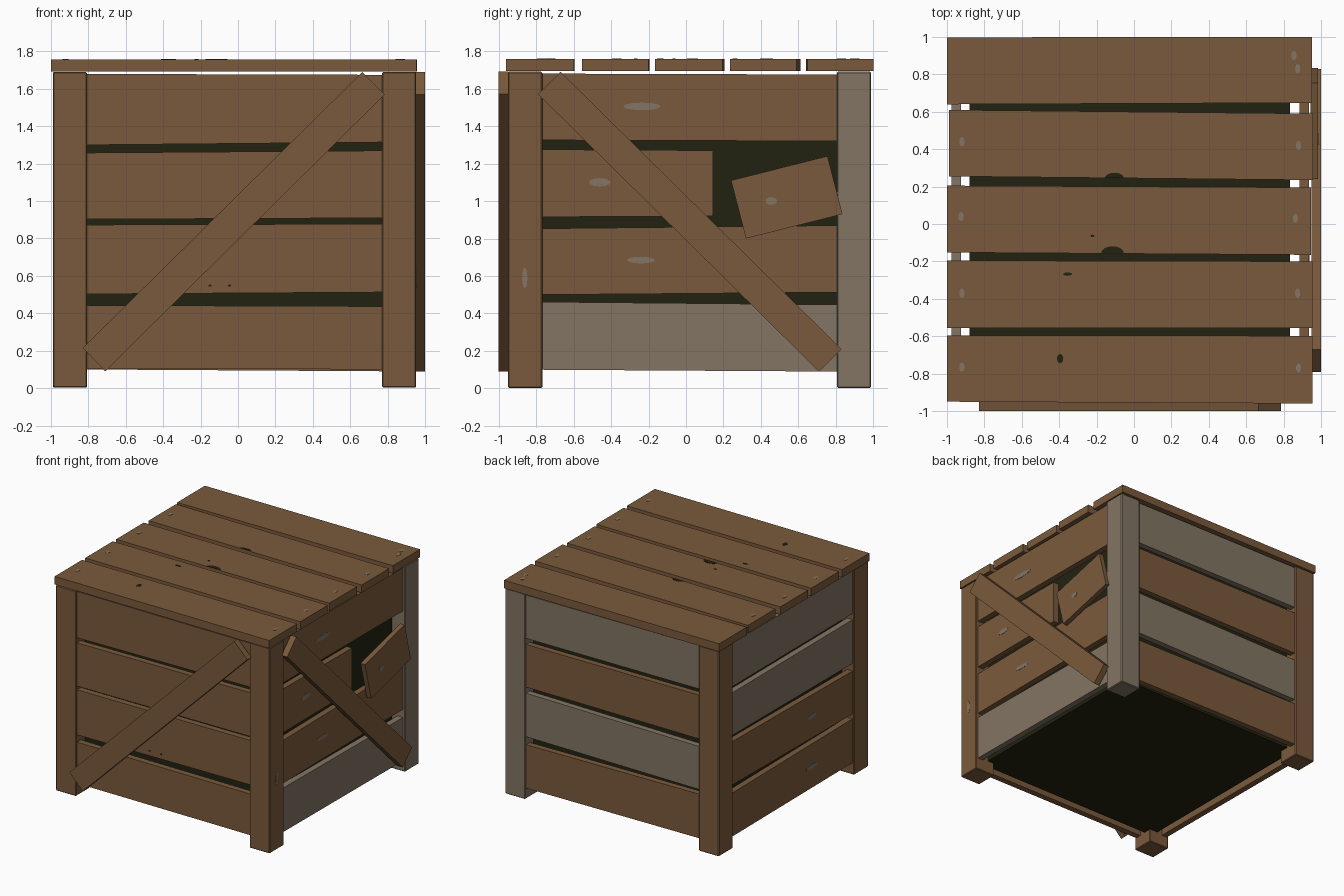
import bpy, bmesh, math

if "Cube" in bpy.data.objects:
    bpy.data.objects.remove(bpy.data.objects["Cube"])

def material(name, rgb):
    m = bpy.data.materials.new(name)
    m.diffuse_color = (*rgb, 1)
    m.use_nodes = True
    m.node_tree.nodes["Principled BSDF"].inputs["Base Color"].default_value = m.diffuse_color
    return m

BROWN = material("brown wood", (0.195, 0.102, 0.045))
GREY = material("weathered grey wood", (0.228, 0.178, 0.126))
DARK = material("dark interior", (0.0155, 0.016, 0.0055))

def place(axis, u, v, d):
    # (u, v) lie in the face plane, d runs along the named axis
    return {"x": (d, u, v), "y": (u, d, v), "z": (u, v, d)}[axis]

def board(name, axis, outline, d0, d1, mat, bevel=0):
    """Extrude a flat outline between two depths."""
    bm = bmesh.new()
    a = [bm.verts.new(place(axis, u, v, d0)) for u, v in outline]
    b = [bm.verts.new(place(axis, u, v, d1)) for u, v in outline]
    bm.faces.new(a)
    bm.faces.new(b)
    n = len(a)
    for i in range(n):
        bm.faces.new((a[i], a[(i + 1) % n], b[(i + 1) % n], b[i]))
    bmesh.ops.recalc_face_normals(bm, faces=bm.faces)
    if bevel:
        bmesh.ops.bevel(bm, geom=bm.edges[:], offset=bevel, segments=1, affect='EDGES')
    me = bpy.data.meshes.new(name)
    bm.to_mesh(me)
    bm.free()
    me.materials.append(mat)
    ob = bpy.data.objects.new(name, me)
    bpy.context.collection.objects.link(ob)
    return ob

def rect(u0, u1, v0, v1):
    return [(u0, v0), (u1, v0), (u1, v1), (u0, v1)]

def spot(name, axis, u, v, ru, rv, d, mat, half=False):
    """Thin elliptical knot mark lying on a face at depth d."""
    n = 12
    sweep = math.pi if half else 2 * math.pi * (n - 1) / n
    pts = [(u + ru * math.cos(sweep * i / (n - 1)), v + rv * math.sin(sweep * i / (n - 1)))
           for i in range(n)]
    board(name, axis, pts, d - 0.002, d + 0.002, mat)

# Dark inner box seen through the gaps
board("inner_box", "z", rect(-0.88, 0.835, -0.835, 0.88), 0.11, 1.665, DARK)

# Corner posts
for name, x, y, mat in (("front_left_post", -0.99, -0.95, BROWN),
                        ("front_right_post", 0.77, -0.95, BROWN),
                        ("back_left_post", -0.99, 0.805, BROWN),
                        ("back_right_post", 0.77, 0.805, GREY)):
    board(name, "z", rect(x, x + 0.183, y, y + 0.183), 0.003, 1.69, mat, 0.006)

# Side slats, four per side: bottom/top height at one end, then at the other
ROWS = [(0.105, 0.443, 0.10, 0.437), (0.503, 0.873, 0.513, 0.878),
        (0.903, 1.258, 0.91, 1.27), (1.30, 1.68, 1.315, 1.675)]
RIGHT_ROWS = [(0.10, 0.462, 0.09, 0.447), (0.50, 0.853, 0.513, 0.87),
              (0.915, 1.275, 0.92, 1.27), (1.325, 1.68, 1.32, 1.675)]
SIDES = [("front", "y", -0.82, 0.79, -0.935, -0.885, ROWS, (BROWN,) * 4),
         ("back", "y", -0.82, 0.79, 0.925, 0.975, RIGHT_ROWS, (BROWN, GREY, BROWN, GREY)),
         ("left", "x", -0.79, 0.82, -0.975, -0.925, RIGHT_ROWS, (BROWN, BROWN, GREY, GREY)),
         ("right", "x", -0.79, 0.82, 0.885, 0.935, RIGHT_ROWS, (GREY, BROWN, BROWN, BROWN))]
for side, axis, u0, u1, d0, d1, rows, mats in SIDES:
    for i, (a0, a1, b0, b1) in enumerate(rows):
        end = 0.145 if side == "right" and i == 2 else u1   # snapped slat
        board(f"{side}_slat_{i + 1}", axis, [(u0, a0), (end, b0), (end, b1), (u0, a1)],
              d0, d1, mats[i])

# Loose broken piece hanging on the right side
board("broken_slat_piece", "x", [(0.24, 1.11), (0.32, 0.80), (0.835, 0.93), (0.755, 1.24)],
      0.945, 0.985, BROWN)

# Diagonal braces on the front and right
board("front_brace", "y", [(-0.83, 0.215), (-0.71, 0.09), (0.785, 1.57), (0.665, 1.69)],
      -1.0, -0.948, BROWN)
board("right_brace", "x", [(-0.79, 1.57), (-0.67, 1.69), (0.83, 0.21), (0.71, 0.09)],
      0.948, 1.0, BROWN)

# Lid planks: x0, x1, then y range at the left and right ends
LID = [(-1.0, 0.955, -0.95, -0.595, -0.96, -0.598),
       (-1.0, 0.955, -0.555, -0.195, -0.555, -0.20),
       (-1.0, 0.945, -0.152, 0.205, -0.165, 0.195),
       (-0.99, 0.958, 0.255, 0.61, 0.235, 0.59),
       (-1.0, 0.953, 0.64, 0.998, 0.648, 1.0)]
for i, (x0, x1, a0, a1, b0, b1) in enumerate(LID):
    board(f"lid_plank_{i + 1}", "z", [(x0, a0), (x1, b0), (x1, b1), (x0, a1)],
          1.693, 1.758, BROWN)

# Grey worn marks at the lid plank ends
for x, y in ((-0.92, 0.44), (0.88, 0.42), (-0.925, 0.04), (0.863, 0.03), (-0.92, -0.37),
             (0.875, -0.37), (-0.92, -0.765), (0.88, -0.77), (0.875, 0.83), (0.855, 0.9)):
    spot("lid_worn_mark", "z", x, y, 0.014, 0.025, 1.758, GREY)

# Dark knots on the lid and front
spot("lid_knot", "z", -0.105, 0.247, 0.05, 0.027, 1.758, DARK, True)
spot("lid_knot", "z", -0.115, -0.156, 0.06, 0.037, 1.758, DARK, True)
for x, y, rx, ry in ((-0.395, -0.72, 0.017, 0.025), (-0.355, -0.268, 0.024, 0.009),
                     (-0.222, -0.064, 0.01, 0.007)):
    spot("lid_knot", "z", x, y, rx, ry, 1.758, DARK)
for x in (-0.15, -0.045):
    spot("front_knot", "y", x, 0.548, 0.009, 0.006, -0.935, DARK)

# Grey worn marks on the right and left sides
for y, z, ry, rz, d in ((-0.235, 1.505, 0.1, 0.02, 0.935), (-0.46, 1.1, 0.058, 0.022, 0.935),
                        (-0.24, 0.685, 0.075, 0.018, 0.935), (0.455, 1.0, 0.032, 0.02, 0.985),
                        (-0.86, 0.59, 0.014, 0.055, 0.953), (-0.24, 0.685, 0.06, 0.02, -0.975),
                        (-0.24, 0.27, 0.075, 0.02, -0.975)):
    spot("side_worn_mark", "x", y, z, ry, rz, d, GREY)
